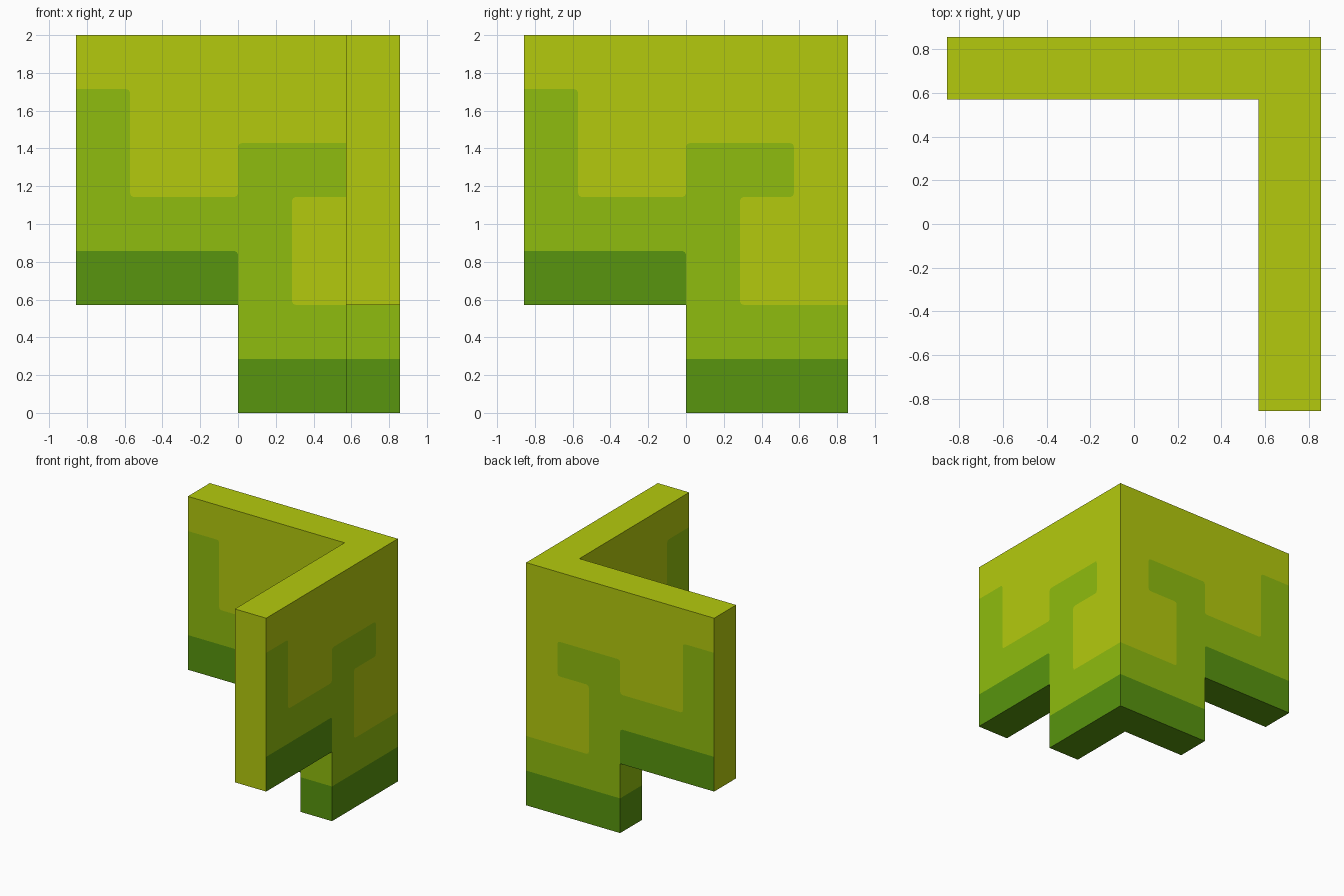
import bpy, bmesh, math
from mathutils import Vector

if "Cube" in bpy.data.objects:
    bpy.data.objects.remove(bpy.data.objects["Cube"])

U = 2 / 7            # one grid unit; the walls are one unit thick
LIGHT, MID, DARK = 0, 1, 2


def make_material(name, rgb):
    lin = [((c / 255 + 0.055) / 1.055) ** 2.4 if c > 10 else c / 255 / 12.92 for c in rgb]
    m = bpy.data.materials.new(name)
    m.diffuse_color = (*lin, 1)
    m.use_nodes = True
    m.node_tree.nodes["Principled BSDF"].inputs["Base Color"].default_value = m.diffuse_color
    return m


def solid(i, j, k):
    """Two walls meeting at a corner, each with a raised outer half."""
    if not (0 <= i < 6 and 0 <= j < 6 and 0 <= k < 7) or 5 not in (i, j):
        return False
    return k >= (2 if i + j - 5 < 3 else 0)


# Painted mid-green rows for each column, counted from the free end of a wall
MID_ROWS = [(3, 4, 5), (3,), (3,), (1, 2, 3, 4), (1, 4), (1,)]


def colour(s, k):
    if k == 0 or (k == 2 and s < 3):
        return DARK
    return MID if k in MID_ROWS[s] else LIGHT


# Outer shell of the corner wall, one square per grid cell side
bm = bmesh.new()
for i in range(6):
    for j in range(6):
        for k in range(7):
            if not solid(i, j, k):
                continue
            s = i + j - 5
            for axis in range(3):
                for sign in (-1, 1):
                    n = [0, 0, 0]
                    n[axis] = sign
                    if solid(i + n[0], j + n[1], k + n[2]):
                        continue
                    normal = Vector(n)
                    a = Vector((n[2], n[0], n[1]))
                    b = normal.cross(a)
                    c = Vector((i - 2.5, j - 2.5, k + 0.5)) + normal / 2
                    f = bm.faces.new([bm.verts.new((c + (p * a + q * b) / 2) * U)
                                      for p, q in ((-1, -1), (1, -1), (1, 1), (-1, 1))])
                    # free ends of the walls are plain light green
                    run = 0 if j == 5 else 1
                    is_end = s == 0 and axis == run
                    f.material_index = LIGHT if is_end else colour(s, k)
bmesh.ops.remove_doubles(bm, verts=bm.verts[:], dist=0.001)
bmesh.ops.dissolve_limit(bm, angle_limit=math.radians(1), verts=bm.verts[:],
                         edges=bm.edges[:], delimit={'MATERIAL'})

# Slightly rounded corners on the painted pattern
corners = []
for v in bm.verts:
    if len(v.link_edges) == 2:
        d = [e.other_vert(v).co - v.co for e in v.link_edges]
        if abs(d[0].normalized().dot(d[1].normalized())) < 0.5:
            corners.append(v)
bmesh.ops.bevel(bm, geom=corners, offset=0.02, offset_type='OFFSET', segments=2,
                profile=0.5, affect='VERTICES', material=-1)
bmesh.ops.triangulate(bm, faces=bm.faces[:])

mesh = bpy.data.meshes.new("corner_wall")
bm.to_mesh(mesh)
bm.free()
for name, rgb in (("light lime", (180, 202, 13)), ("mid green", (143, 188, 14)),
                  ("dark green", (88, 149, 14))):
    mesh.materials.append(make_material(name, rgb))
bpy.context.collection.objects.link(bpy.data.objects.new("corner_wall", mesh))
